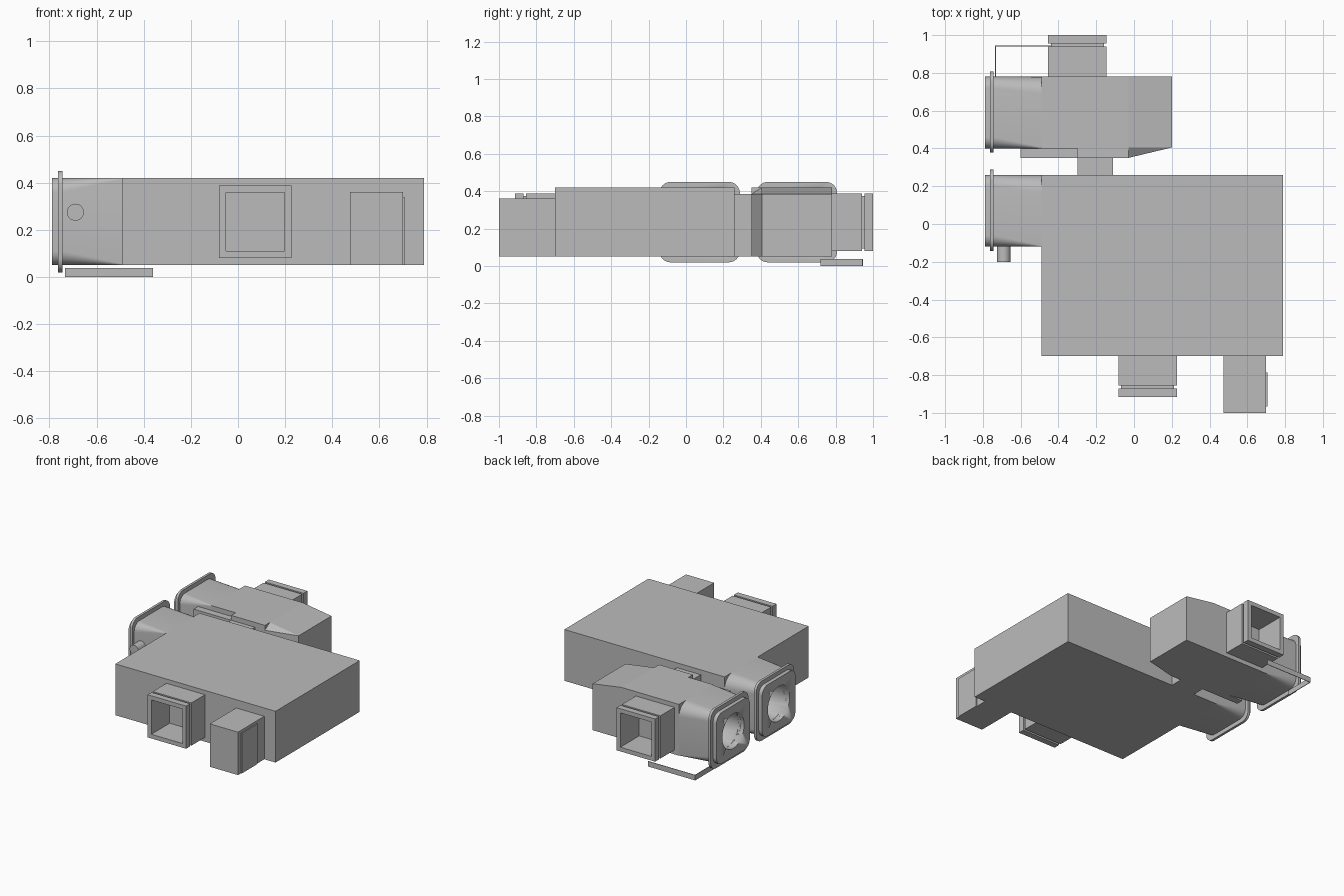
import bpy, bmesh, math
from mathutils import Vector, Matrix

if "Cube" in bpy.data.objects:
    bpy.data.objects.remove(bpy.data.objects["Cube"])

grey = bpy.data.materials.new("plain_grey")
grey.diffuse_color = (0.5, 0.5, 0.5, 1)
grey.use_nodes = True
grey.node_tree.nodes["Principled BSDF"].inputs["Base Color"].default_value = grey.diffuse_color


def finish(bm, name, smooth=False):
    bmesh.ops.recalc_face_normals(bm, faces=bm.faces[:])
    me = bpy.data.meshes.new(name)
    bm.to_mesh(me)
    bm.free()
    me.materials.append(grey)
    ob = bpy.data.objects.new(name, me)
    bpy.context.collection.objects.link(ob)
    if smooth:
        bpy.context.view_layer.objects.active = ob
        ob.select_set(True)
        bpy.ops.object.shade_smooth_by_angle(angle=math.radians(30))
        ob.select_set(False)
    return ob


def box(name, x, y, z):
    bm = bmesh.new()
    bmesh.ops.create_cube(bm, size=1)
    for v in bm.verts:
        v.co = Vector([(r[0] + r[1]) / 2 + c * (r[1] - r[0])
                       for c, r in zip(v.co, (x, y, z))])
    return finish(bm, name)


def loft(name, rings, smooth=False):
    """Skin equal-length rings and cap both ends."""
    bm = bmesh.new()
    vs = [[bm.verts.new(p) for p in ring] for ring in rings]
    n = len(vs[0])
    for a, b in zip(vs, vs[1:]):
        for i in range(n):
            j = (i + 1) % n
            bm.faces.new((a[i], a[j], b[j], b[i]))
    bm.faces.new(vs[0])
    bm.faces.new(vs[-1])
    return finish(bm, name, smooth)


def section(x, y0, y1, z0, z1, radii, steps=8):
    """Rounded rectangle at x; radii for corners +y top, -y top, -y bottom, +y bottom."""
    pts = []
    signs = ((1, 1), (-1, 1), (-1, -1), (1, -1))
    for k, ((sy, sz), r) in enumerate(zip(signs, radii)):
        cy = (y1 if sy > 0 else y0) - sy * r
        cz = (z1 if sz > 0 else z0) - sz * r
        for i in range(steps + 1):
            a = math.pi / 2 * (k + i / steps)
            pts.append((x, cy + r * math.cos(a), cz + r * math.sin(a)))
    return pts


def cylinder(name, r, length, matrix, sides=32, smooth=True):
    bm = bmesh.new()
    bmesh.ops.create_cone(bm, cap_ends=True, segments=sides, radius1=r, radius2=r,
                          depth=length, matrix=matrix)
    return finish(bm, name, smooth)


def port(name, cx, base, direction, body_len, total):
    """Hollow square spout with a groove behind its rim."""
    cz, h = 0.235, 0.154
    path = [(0, -0.01), (0, body_len), (0.014, body_len), (0.014, body_len + 0.015),
            (0, body_len + 0.015), (0, total), (0.03, total), (0.03, 0.005)]
    rings = []
    for inset, d in path:
        s, y = h - inset, base + direction * d
        rings.append([(cx + a * s, y, cz + b * s)
                      for a, b in ((-1, -1), (1, -1), (1, 1), (-1, 1))])
    loft(name, rings)


# main housing and its plain side stub with a cover plate
box("main_housing", (-0.49, 0.79), (-0.70, 0.26), (0.05, 0.42))
box("square_stub", (0.475, 0.70), (-1.0, -0.70), (0.05, 0.36))
box("stub_cover", (0.70, 0.706), (-0.965, -0.785), (0.05, 0.34))

# rear housing with stepped front ledge and tapered end
box("rear_housing", (-0.49, -0.03), (0.40, 0.78), (0.05, 0.42))
box("rear_front_block", (-0.30, -0.03), (0.35, 0.40), (0.05, 0.42))
box("rear_ledge", (-0.60, -0.30), (0.35, 0.40), (0.05, 0.385))
bm = bmesh.new()
for p in ((-0.03, 0.35, 0.05), (-0.03, 0.35, 0.385), (-0.03, 0.405, 0.42),
          (-0.03, 0.78, 0.42), (-0.03, 0.78, 0.05), (0.20, 0.405, 0.05),
          (0.20, 0.405, 0.385), (0.20, 0.78, 0.385), (0.20, 0.78, 0.05)):
    bm.verts.new(p)
bmesh.ops.convex_hull(bm, input=bm.verts[:])
bmesh.ops.dissolve_limit(bm, angle_limit=0.01, verts=bm.verts[:], edges=bm.edges[:])
finish(bm, "rear_tapered_end")

# bridge between the housings
box("housing_bridge", (-0.30, -0.11), (0.26, 0.35), (0.05, 0.385))

# square spouts at the front and back
port("front_port", 0.0725, -0.70, -1, 0.155, 0.215)
port("rear_port", -0.30, 0.78, 1, 0.16, 0.22)

# two bored necks with flanges on the left
for label, y in (("main", -0.12), ("rear", 0.40)):
    end = (0.06,) * 4
    neck = loft(label + "_neck", [
        section(-0.79, y, y + 0.38, 0.05, 0.42, end),
        section(-0.74, y, y + 0.38, 0.05, 0.42, end),
        section(-0.49, y, y + 0.38, 0.05, 0.42, (0.09, 0.004, 0.004, 0.004))], True)
    flange = loft(label + "_flange", [
        section(x, y - 0.022, y + 0.408, 0.02, 0.45, (0.06,) * 4)
        for x in (-0.763, -0.745)], True)
    cutter = cylinder(label + "_bore_cutter", 0.125, 0.40,
                      Matrix.Translation((-0.72, y + 0.19, 0.235))
                      @ Matrix.Rotation(math.pi / 2, 4, 'Y'))
    cutter.hide_render = True
    cutter.hide_viewport = False
    cutter.display_type = 'WIRE'
    for ob in (neck, flange):
        m = ob.modifiers.new("bore", 'BOOLEAN')
        m.operation = 'DIFFERENCE'
        m.solver = 'EXACT'
        m.object = cutter

# small round peg on the main neck
cylinder("neck_peg", 0.036, 0.10, Matrix.Translation((-0.69, -0.15, 0.275))
         @ Matrix.Rotation(math.pi / 2, 4, 'X'))

# thin L-shaped strip under the rear neck
box("strip_long", (-0.735, -0.36), (0.941, 0.945), (0.0, 0.038))
box("strip_short", (-0.735, -0.731), (0.72, 0.945), (0.0, 0.038))
